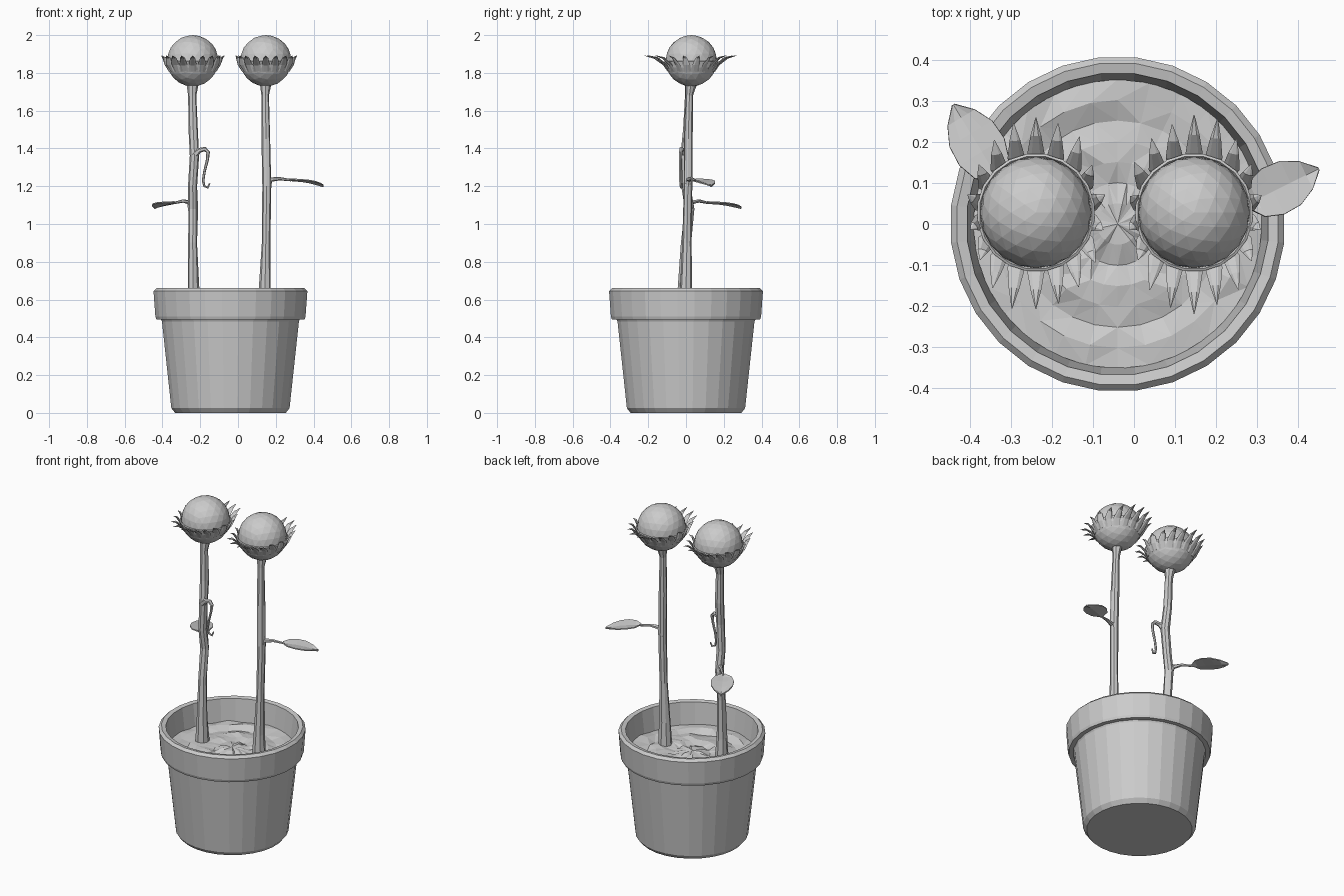
import bpy, bmesh, math, random
from mathutils import Vector

random.seed(4)
if "Cube" in bpy.data.objects:
    bpy.data.objects.remove(bpy.data.objects["Cube"], do_unlink=True)

grey = bpy.data.materials.new("plain grey")
grey.use_nodes = True
grey.diffuse_color = (0.6, 0.6, 0.6, 1)
grey.node_tree.nodes["Principled BSDF"].inputs["Base Color"].default_value = (0.6, 0.6, 0.6, 1)

Y, Z = Vector((0, 1, 0)), Vector((0, 0, 1))
POT_X = -0.04


def finish(name, bm):
    bmesh.ops.recalc_face_normals(bm, faces=bm.faces)
    mesh = bpy.data.meshes.new(name)
    bm.to_mesh(mesh)
    bm.free()
    mesh.materials.append(grey)
    obj = bpy.data.objects.new(name, mesh)
    bpy.context.collection.objects.link(obj)
    return obj


def bridge(bm, a, b):
    n = len(a)
    for i in range(n):
        bm.faces.new((a[i], a[(i + 1) % n], b[(i + 1) % n], b[i]))


def loft(bm, path, widths, depths, ref, sides=6, jitter=0):
    """Sweep an oval section along a path, closed at both ends."""
    pts = [Vector(p) for p in path]
    rings = []
    for i, p in enumerate(pts):
        t = (pts[min(i + 1, len(pts) - 1)] - pts[max(i - 1, 0)]).normalized()
        side = t.cross(ref).normalized()
        up = side.cross(t)
        ring = []
        for k in range(sides):
            a = math.tau * k / sides
            f = 1 + random.uniform(-jitter, jitter)
            ring.append(bm.verts.new(p + f * (side * widths[i] * math.cos(a) + up * depths[i] * math.sin(a))))
        rings.append(ring)
    for a, b in zip(rings, rings[1:]):
        bridge(bm, a, b)
    bm.faces.new(rings[0])
    bm.faces.new(rings[-1])


def revolve(bm, profile, centre, sides, cap_ends):
    rings = []
    for r, z in profile:
        rings.append([bm.verts.new((centre[0] + r * math.cos(math.tau * (k + 0.5) / sides),
                                    centre[1] + r * math.sin(math.tau * (k + 0.5) / sides), z))
                      for k in range(sides)])
    for a, b in zip(rings, rings[1:]):
        bridge(bm, a, b)
    if cap_ends:
        bm.faces.new(rings[0])
        bm.faces.new(rings[-1])


# Pot with a thick rim
bm = bmesh.new()
revolve(bm, [(0.295, 0), (0.315, 0.025), (0.365, 0.485), (0.37, 0.495), (0.395, 0.495), (0.4, 0.51),
             (0.41, 0.645), (0.395, 0.66), (0.37, 0.655), (0.35, 0.49)], (POT_X, 0), 28, True)
finish("pot", bm)

# Uneven soil
bm = bmesh.new()
rings = []
for j in range(1, 8):
    r = 0.354 * j / 7
    rings.append([bm.verts.new((POT_X + r * math.cos(math.tau * k / 28), r * math.sin(math.tau * k / 28),
                                0.52 + 0.008 * math.sin(j * 2.2) + random.uniform(-0.006, 0.006)))
                  for k in range(28)])
for a, b in zip(rings, rings[1:]):
    bridge(bm, a, b)
centre = bm.verts.new((POT_X, 0, 0.53))
for k in range(28):
    bm.faces.new((centre, rings[0][k], rings[0][(k + 1) % 28]))
bmesh.ops.triangulate(bm, faces=bm.faces)
finish("soil", bm)


# Stems, thick at the foot and flared under the head
def stem(name, path, thin):
    bm = bmesh.new()
    widths = [0.042, 0.032] + [thin] * (len(path) - 4) + [thin * 0.85, 0.034]
    loft(bm, path, widths, widths, Y, 8, 0.1)
    finish(name, bm)


stem("right_stem", [(-0.235, -0.01, 0.49), (-0.237, -0.01, 0.66), (-0.24, 0, 0.9), (-0.238, 0.018, 1.08),
                    (-0.24, 0, 1.2), (-0.23, -0.005, 1.36), (-0.237, 0.012, 1.5), (-0.242, 0.015, 1.68),
                    (-0.24, 0.028, 1.76)], 0.025)
stem("left_stem", [(0.14, 0, 0.49), (0.143, 0, 0.66), (0.147, 0.005, 0.9), (0.152, 0.01, 1.2),
                   (0.148, 0.012, 1.45), (0.145, 0.018, 1.68), (0.147, 0.028, 1.76)], 0.023)


# Leaves: a bent stalk and a thin pointed blade
def leaf(name, stalk, tip, drop, half_width):
    bm = bmesh.new()
    radii = [0.022, 0.014, 0.009, 0.006]
    loft(bm, stalk, radii, radii, Y, 6)
    base, end = Vector(stalk[-1]), Vector(tip)
    out = (end - base).normalized()
    side = out.cross(Z).normalized()
    rows = []
    for s, w in [(-0.04, 0.1), (0.12, 0.75), (0.35, 1), (0.6, 0.95), (0.82, 0.6), (1, 0.03)]:
        mid = base.lerp(end, s) + Z * drop * math.sin(math.pi * max(s, 0))
        rows.append([bm.verts.new(mid + side * half_width * w * f + Z * abs(f) * 0.008)
                     for f in (-1, -0.5, 0, 0.5, 1)])
    for a, b in zip(rows, rows[1:]):
        for i in range(4):
            bm.faces.new((a[i], a[i + 1], b[i + 1], b[i]))
    obj = finish(name, bm)
    thick = obj.modifiers.new("thickness", 'SOLIDIFY')
    thick.thickness = 0.006


leaf("left_leaf", [(0.152, 0.01, 1.19), (0.172, 0.015, 1.235), (0.22, 0.03, 1.24), (0.28, 0.05, 1.232)],
     (0.452, 0.135, 1.2), 0.008, 0.062)
leaf("right_leaf", [(-0.24, 0.015, 1.06), (-0.258, 0.03, 1.115), (-0.29, 0.07, 1.122), (-0.335, 0.115, 1.112)],
     (-0.442, 0.292, 1.085), 0.006, 0.064)

# Curling tendril
bm = bmesh.new()
radii = [0.02, 0.014, 0.012, 0.01, 0.008, 0.007, 0.007, 0.006, 0.006, 0.004]
loft(bm, [(-0.235, -0.01, 1.36), (-0.205, -0.02, 1.39), (-0.175, -0.025, 1.397), (-0.158, -0.028, 1.38),
          (-0.162, -0.03, 1.34), (-0.177, -0.03, 1.28), (-0.185, -0.03, 1.23), (-0.178, -0.028, 1.2),
          (-0.16, -0.025, 1.192), (-0.15, -0.022, 1.215)], radii, radii, Y, 6)
finish("tendril", bm)


# Flower heads: faceted ball, cup and a ring of upturned petals
def flower(label, x, y, z):
    bm = bmesh.new()
    bmesh.ops.create_icosphere(bm, subdivisions=3, radius=0.136)
    bmesh.ops.translate(bm, vec=(x, y, z), verts=bm.verts)
    finish(label + "_head", bm)

    bm = bmesh.new()
    revolve(bm, [(0.122, z - 0.06), (0.136, z - 0.035), (0.145, z - 0.005), (0.139, z - 0.002),
                 (0.12, z - 0.03)], (x, y), 20, False)
    finish(label + "_cup", bm)

    bm = bmesh.new()
    count = 18
    for k in range(count):
        a = math.tau * (k + 0.5) / count
        c, s = math.cos(a), math.sin(a)
        reach = random.uniform(0.93, 1.02)
        tip = Vector((x + 0.168 * c * reach, y + 0.245 * s * reach, z + 0.027))
        low = Vector((x + 0.122 * c, y + 0.122 * s, z - 0.055))
        edge = Vector((x + 0.142 * c, y + 0.145 * s, z - 0.02))
        bend = edge.lerp(tip, 0.5) + Z * 0.012
        loft(bm, [low, edge, bend, tip], [0.02, 0.021, 0.013, 0.001], [0.005, 0.006, 0.005, 0.001], Z, 6)
    finish(label + "_petals", bm)


flower("right_flower", -0.24, 0.028, 1.864)
flower("left_flower", 0.147, 0.028, 1.864)
